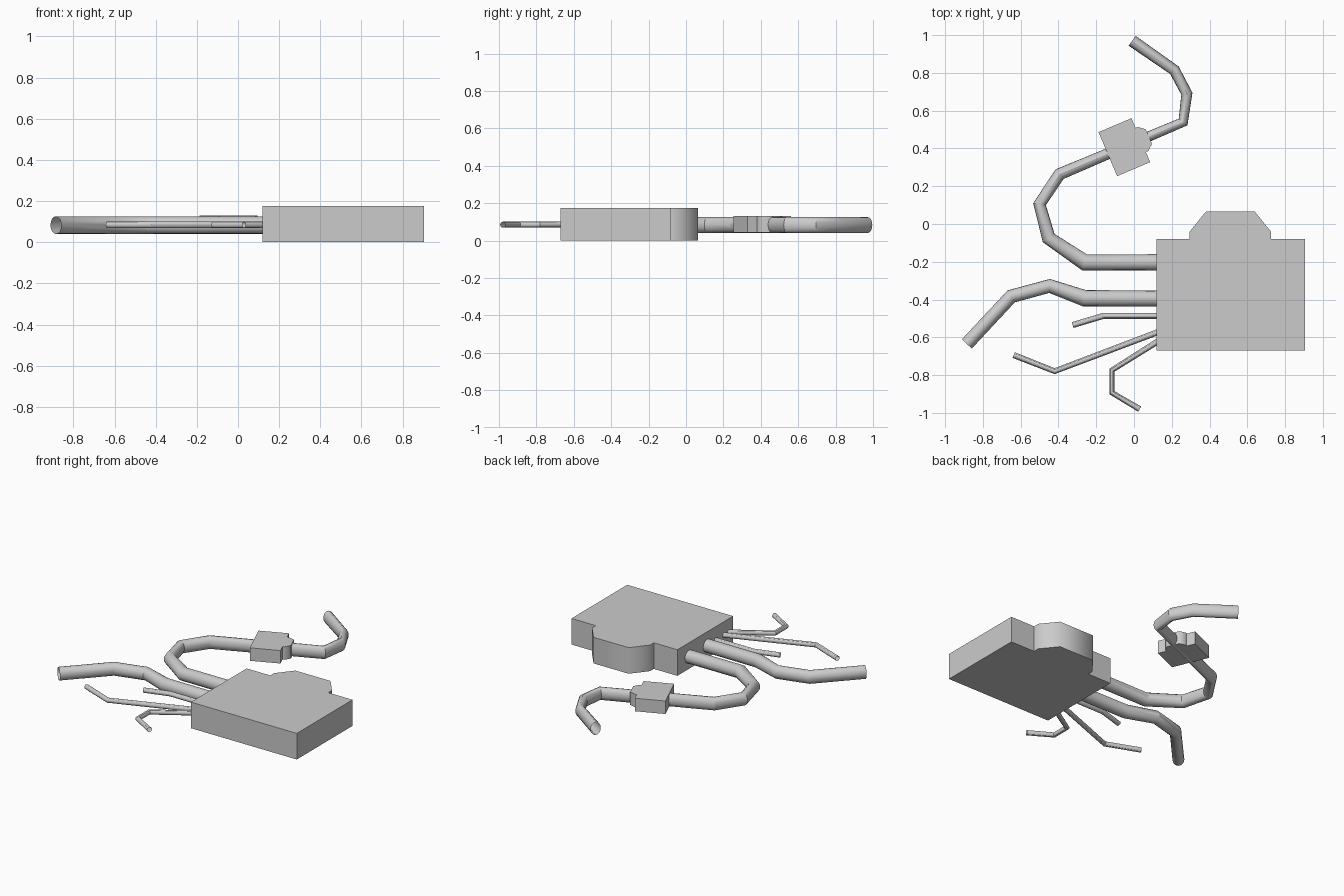
import bpy, bmesh, math
from mathutils import Vector, Matrix

if "Cube" in bpy.data.objects:
    bpy.data.objects.remove(bpy.data.objects["Cube"])


def finish(name, bm, angle):
    bmesh.ops.recalc_face_normals(bm, faces=bm.faces[:])
    me = bpy.data.meshes.new(name)
    bm.to_mesh(me)
    bm.free()
    ob = bpy.data.objects.new(name, me)
    bpy.context.collection.objects.link(ob)
    bpy.ops.object.select_all(action='DESELECT')
    ob.select_set(True)
    bpy.context.view_layer.objects.active = ob
    bpy.ops.object.shade_smooth_by_angle(angle=math.radians(angle))
    return ob


def prism(name, profile, z0, z1, matrix=Matrix()):
    bm = bmesh.new()
    face = bm.faces.new([bm.verts.new((x, y, z0)) for x, y in profile])
    top = bmesh.ops.extrude_face_region(bm, geom=[face])['geom']
    bmesh.ops.translate(bm, vec=(0, 0, z1 - z0),
                        verts=[v for v in top if isinstance(v, bmesh.types.BMVert)])
    bmesh.ops.transform(bm, matrix=matrix, verts=bm.verts[:])
    return finish(name, bm, 55)


def cable(name, points, widths, height, z, sides=16):
    """Open-ended tube; widths are half widths across each bend."""
    bm = bmesh.new()
    pts = [Vector(p) for p in points]
    rings = []
    for i, p in enumerate(pts):
        before = (p - pts[i - 1]).normalized() if i else Vector((0, 0))
        after = (pts[i + 1] - p).normalized() if i < len(pts) - 1 else Vector((0, 0))
        t = (before + after).normalized()
        n = Vector((-t.y, t.x)) * widths[i]
        ring = []
        for k in range(sides):
            a = 2 * math.pi * k / sides
            q = p + n * math.cos(a)
            ring.append(bm.verts.new((q.x, q.y, z + height * math.sin(a))))
        rings.append(ring)
    for a, b in zip(rings, rings[1:]):
        for k in range(sides):
            j = (k + 1) % sides
            bm.faces.new((a[k], a[j], b[j], b[k]))
    return finish(name, bm, 30)


# Shared housing outline: a block with a chamfered tab on its back edge
housing = [(0.12, -0.67), (0.905, -0.67), (0.905, -0.08), (0.725, -0.08),
           (0.725, -0.04), (0.64, 0.065), (0.38, 0.065), (0.295, -0.04),
           (0.295, -0.08), (0.12, -0.08)]
prism("main_housing", housing, 0.0, 0.175)

# Small inline connector: same outline, scaled and turned along the cable
s = 0.322
place = (Matrix.Translation((-0.188, 0.486, 0)) @ Matrix.Rotation(math.radians(-67), 4, 'Z')
         @ Matrix.Diagonal((s, s, 1, 1)) @ Matrix.Translation((-0.12, 0.67, 0)))
prism("inline_connector", housing, 0.043, 0.130, place)

# Thick cables
cable("long_cable",
      [(0.13, -0.203), (-0.262, -0.203), (-0.452, -0.074), (-0.50, 0.105),
       (-0.394, 0.264), (0.26, 0.54), (0.28, 0.69), (0.214, 0.814), (-0.01, 0.97)],
      [0.043, 0.044, 0.038, 0.034, 0.033, 0.029, 0.030, 0.030, 0.032], 0.043, 0.083)
cable("short_cable",
      [(0.13, -0.395), (-0.262, -0.393), (-0.447, -0.328), (-0.65, -0.383), (-0.885, -0.635)],
      [0.042, 0.044, 0.037, 0.037, 0.036], 0.043, 0.083)

# Thin wires
wires = [
    [(0.13, -0.486), (-0.161, -0.486), (-0.325, -0.535)],
    [(0.13, -0.571), (-0.42, -0.779), (-0.637, -0.694)],
    [(0.13, -0.619), (-0.117, -0.774), (-0.117, -0.893), (0.03, -0.98)],
]
for i, path in enumerate(wires, 1):
    cable(f"thin_wire_{i}", path, [0.016] * len(path), 0.016, 0.085, 12)
